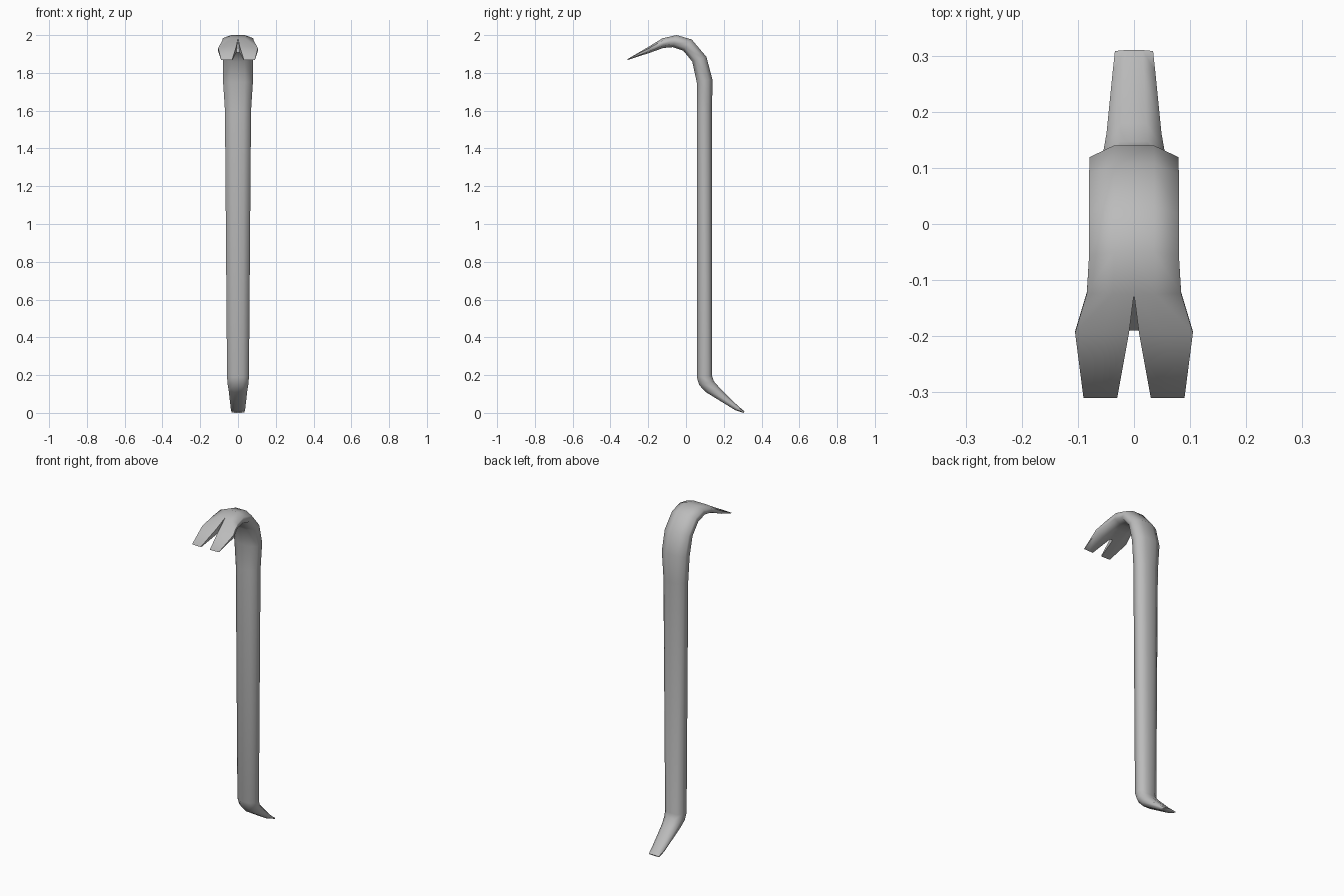
import bpy, bmesh, math
from mathutils import Vector

cube = bpy.data.objects.get("Cube")
if cube:
    bpy.data.objects.remove(cube, do_unlink=True)

# Steel material
steel = bpy.data.materials.new("grey steel")
steel.use_nodes = True
colour = (0.5, 0.5, 0.5, 1)
steel.diffuse_color = colour
bsdf = next(n for n in steel.node_tree.nodes if n.type == 'BSDF_PRINCIPLED')
bsdf.inputs["Base Color"].default_value = colour

# Stations from chisel tip to claw: front (y, z), back (y, z), half width, slot half width
STATIONS = [
    ((.303, .0), (.31, .008), .034, 0),
    ((.26, .015), (.275, .037), .038, 0),
    ((.105, .11), (.18, .13), .049, 0),
    ((.07, .147), (.147, .168), .055, 0),
    ((.057, .19), (.138, .195), .058, 0),
    ((.057, 1.6), (.138, 1.6), .069, 0),
    ((.057, 1.75), (.14, 1.765), .079, 0),
    ((.033, 1.86), (.108, 1.885), .08, 0),
    ((-.015, 1.918), (.03, 1.977), .08, 0),
    ((-.07, 1.936), (-.05, 2.0), .08, 0),
    ((-.12, 1.932), (-.125, 1.983), .084, 0),
    ((-.19, 1.907), (-.195, 1.94), .105, .009),
    ((-.31, 1.868), (-.31, 1.873), .09, .03),
]


def half_section(bm, front, back, w, slot):
    """Right half of an octagon: back centre, round the side, front centre."""
    flat = slot + (w - slot) * .45
    ring = [(slot, 1), (flat, 1), (w, .75), (w, .25), (flat, 0), (slot, 0)]
    f, b = Vector(front), Vector(back)
    verts = []
    for x, t in ring:
        p = f.lerp(b, t)
        verts.append(bm.verts.new((x, p.x, p.y)))
    return verts


# Loft one half, then mirror it
bm = bmesh.new()
rings = [half_section(bm, *s) for s in STATIONS]
for i, (a, b) in enumerate(zip(rings, rings[1:])):
    for k in range(5):
        bm.faces.new((a[k], a[k + 1], b[k + 1], b[k]))
    if STATIONS[i][3] > 0:
        bm.faces.new((a[5], a[0], b[0], b[5]))      # slot wall
    elif STATIONS[i + 1][3] > 0:
        # Sloping floor at the root of the slot
        root = bm.verts.new((0, b[5].co.y, b[5].co.z))
        bm.faces.new((a[0], b[0], b[5]))
        bm.faces.new((a[0], b[5], root))
        bm.faces.new((a[5], root, b[5]))
bm.faces.new(rings[0])
bm.faces.new(rings[-1][::-1])
bmesh.ops.recalc_face_normals(bm, faces=bm.faces)
# Outward check on the face at the wide side of the shaft
bm.faces.ensure_lookup_table()
side = max(bm.faces, key=lambda f: f.calc_area() * abs(f.normal.x))
if side.normal.x < 0:
    bmesh.ops.reverse_faces(bm, faces=bm.faces)

mesh = bpy.data.meshes.new("pry_bar")
bm.to_mesh(mesh)
bm.free()
mesh.materials.append(steel)
bar = bpy.data.objects.new("pry_bar", mesh)
bpy.context.collection.objects.link(bar)
bpy.ops.object.select_all(action='DESELECT')
bar.select_set(True)
bpy.context.view_layer.objects.active = bar
bpy.ops.object.shade_smooth_by_angle(angle=math.radians(75))

mirror = bar.modifiers.new("Mirror", 'MIRROR')
mirror.use_clip = True
mirror.merge_threshold = .0005
